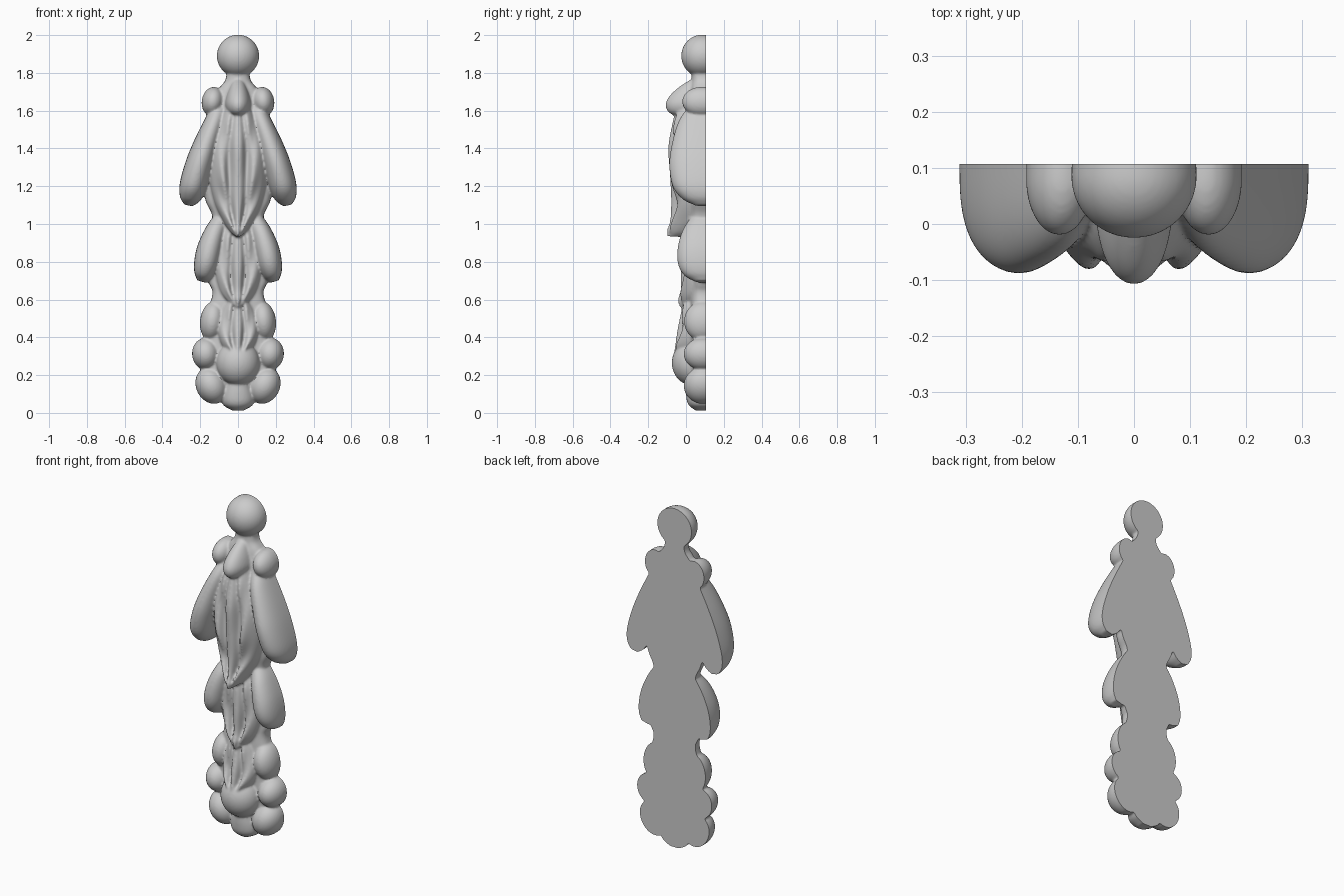
import bpy, bmesh, math
from mathutils import Vector

if "Cube" in bpy.data.objects:
    bpy.data.objects.remove(bpy.data.objects["Cube"])

BACK = 0.107      # flat rear plane
DEEP = 0.17       # parts run past the rear plane, then get trimmed
parts = []


def finish(name, bm):
    bmesh.ops.recalc_face_normals(bm, faces=bm.faces)
    me = bpy.data.meshes.new(name)
    bm.to_mesh(me)
    bm.free()
    ob = bpy.data.objects.new(name, me)
    bpy.context.collection.objects.link(ob)
    parts.append(ob)


def spline(st, n):
    """Catmull-Rom through the stations, n steps per span."""
    v = [Vector(s) for s in st]
    v = [2 * v[0] - v[1]] + v + [2 * v[-1] - v[-2]]
    out = []
    for i in range(1, len(v) - 2):
        a, b, c, d = v[i - 1:i + 3]
        for k in range(n):
            t = k / n
            out.append(0.5 * (2 * b + (c - a) * t + (2 * a - 5 * b + 4 * c - d) * t * t
                              + (3 * b - a - 3 * c + d) * t ** 3))
    out.append(v[-2])
    return out


def lobe(name, stations, side=1, power=0.8, relief=None, n=8, m=48):
    """Domed strip; stations are (x, z, half width, front y)."""
    bm = bmesh.new()
    pts = spline(stations, n)
    rings = []
    for i, p in enumerate(pts):
        a, b = pts[max(i - 1, 0)], pts[min(i + 1, len(pts) - 1)]
        t = Vector((b[0] - a[0], b[1] - a[1])).normalized()
        w = max(p[2], 0.004)
        ring = []
        for k in range(m + 1):
            ang = math.pi * k / m
            u, h = math.cos(ang), max(math.sin(ang), 0) ** power
            y = BACK - (BACK - p[3]) * h
            if relief:
                y += relief(u, i / (len(pts) - 1)) * h
            ring.append((side * (p[0] - t.y * u * w), y, p[1] + t.x * u * w))
        ring.append((ring[-1][0], DEEP, ring[-1][2]))
        ring.append((ring[0][0], DEEP, ring[0][2]))
        rings.append([bm.verts.new(c) for c in ring])
    for r, s in zip(rings, rings[1:]):
        for k in range(len(r)):
            j = (k + 1) % len(r)
            bm.faces.new((r[k], r[j], s[j], s[k]))
    bm.faces.new(rings[0])
    bm.faces.new(rings[-1])
    finish(name, bm)


def bead(name, x, z, rx, rz, front, tilt=0, ry=0.1):
    """Rounded knob whose foremost point is at y = front."""
    bm = bmesh.new()
    bmesh.ops.create_uvsphere(bm, u_segments=40, v_segments=24, radius=1)
    c, s = math.cos(tilt), math.sin(tilt)
    for v in bm.verts:
        px, pz = v.co.x * rx, v.co.z * rz
        # front half domed, back half run straight to the rear
        y = front + ry + v.co.y * (ry if v.co.y < 0 else 0.2)
        v.co = (x + px * c + pz * s, y, z - px * s + pz * c)
    finish(name, bm)


def veins(depth, ribs):
    """Raised midrib, two channels and slanted folds."""
    def f(u, t):
        a = abs(u)
        fade = math.sin(math.pi * min(max(t, 0), 1)) ** 0.6
        g = math.exp(-((a - 0.3) / 0.13) ** 2)
        fold = math.sin(2 * math.pi * (ribs * t + 0.9 * a)) * math.exp(-((a - 0.5) / 0.25) ** 2)
        return fade * depth * (g + 0.45 * fold)
    return f


# body behind the ornaments
lobe("body", [(0, 1.85, .06, .03), (0, 1.765, .066, .03), (0, 1.7, .11, .02), (0, 1.57, .145, 0),
              (0, 1.35, .19, 0), (0, 1.14, .175, .01), (0, 1.03, .135, .01), (0, .85, .16, .02),
              (0, .7, .155, .03), (0, .63, .135, .02), (0, .5, .17, .02), (0, .3, .19, .02),
              (0, .15, .18, .03), (0, .06, .1, .05)], power=0.5)

# finial
bead("finial_bead", 0, 1.89, .112, .112, -.025, ry=.11)
lobe("centre_drop", [(0, 1.78, .025, .05), (0, 1.73, .045, -.03), (0, 1.68, .063, -.085),
                     (0, 1.635, .071, -.107), (0, 1.595, .06, -.095), (0, 1.567, .03, -.05)], power=.65)

# main leaf
lobe("main_leaf", [(0, 1.62, .07, -.05), (0, 1.52, .11, -.075), (0, 1.4, .145, -.093),
                   (0, 1.25, .155, -.085), (0, 1.12, .13, -.078), (0, 1.02, .085, -.085),
                   (0, .96, .045, -.103), (0, .932, .012, -.098)],
     power=.55, relief=veins(.036, 3), n=12, m=64)

# middle leaf
lobe("middle_leaf", [(0, 1.0, .07, .0), (0, .9, .11, -.02), (0, .77, .125, -.027),
                     (0, .66, .105, -.028), (0, .6, .068, -.042), (0, .562, .02, -.036)],
     power=.5, relief=veins(.032, 2), n=12, m=64)

# lower leaf resting on a round boss
lobe("lower_leaf", [(0, .62, .05, -.01), (0, .54, .09, -.025), (0, .44, .11, -.045),
                    (0, .36, .09, -.058), (0, .31, .045, -.065), (0, .295, .015, -.06)],
     power=.5, relief=veins(.03, 2), n=12, m=64)
bead("lower_boss", 0, .265, .115, .12, -.075, ry=.11)
lobe("bottom_lobe", [(0, .2, .05, -.0), (0, .1, .085, .0), (0, .045, .08, .012), (0, .012, .03, .05)], power=.7)

# mirrored side pieces
for s, tag in ((1, "right"), (-1, "left")):
    bead("collar_bead_" + tag, s * .133, 1.648, .059, .078, -.02, s * -.15)
    lobe("upper_wing_" + tag, [(.09, 1.63, .04, .02), (.125, 1.54, .053, -.04), (.17, 1.42, .066, -.075),
                               (.207, 1.31, .073, -.088), (.238, 1.2, .072, -.07),
                               (.254, 1.135, .055, -.02), (.262, 1.098, .022, .05)], s, .65)
    lobe("middle_wing_" + tag, [(.08, 1.04, .04, .03), (.12, .96, .055, -.02), (.15, .87, .066, -.044),
                                (.168, .79, .065, -.042), (.182, .73, .05, -.01),
                                (.192, .695, .025, .05)], s, .65)
    bead("upper_petal_" + tag, s * .135, .485, .066, .105, -.01, s * -.12)
    bead("side_petal_" + tag, s * .17, .312, .073, .085, -.012, s * .1)
    bead("lower_petal_" + tag, s * .14, .145, .082, .1, -.012, s * .45)

# fuse the parts into one soft carved piece
with bpy.context.temp_override(active_object=parts[0], object=parts[0],
                               selected_objects=parts, selected_editable_objects=parts):
    bpy.ops.object.join()
carving = parts[0]
carving.name = "carved_ornament"
rm = carving.modifiers.new("fuse", 'REMESH')
rm.mode = 'VOXEL'
rm.voxel_size = 0.0065
sm = carving.modifiers.new("soften", 'SMOOTH')
sm.factor = 0.5
sm.iterations = 6
bpy.context.view_layer.update()
dg = bpy.context.evaluated_depsgraph_get()
mesh = bpy.data.meshes.new_from_object(carving.evaluated_get(dg))
carving.modifiers.clear()
carving.data = mesh

# trim to the flat back
bm = bmesh.new()
bm.from_mesh(mesh)
cut = bmesh.ops.bisect_plane(bm, geom=bm.verts[:] + bm.edges[:] + bm.faces[:], dist=1e-6,
                             plane_co=(0, BACK, 0), plane_no=(0, 1, 0), clear_outer=True)
bmesh.ops.holes_fill(bm, edges=[e for e in bm.edges if e.is_boundary], sides=0)
bmesh.ops.recalc_face_normals(bm, faces=bm.faces)
bm.to_mesh(mesh)
bm.free()

bpy.ops.object.select_all(action='DESELECT')
carving.select_set(True)
bpy.context.view_layer.objects.active = carving
bpy.ops.object.shade_smooth_by_angle(angle=math.radians(50))
